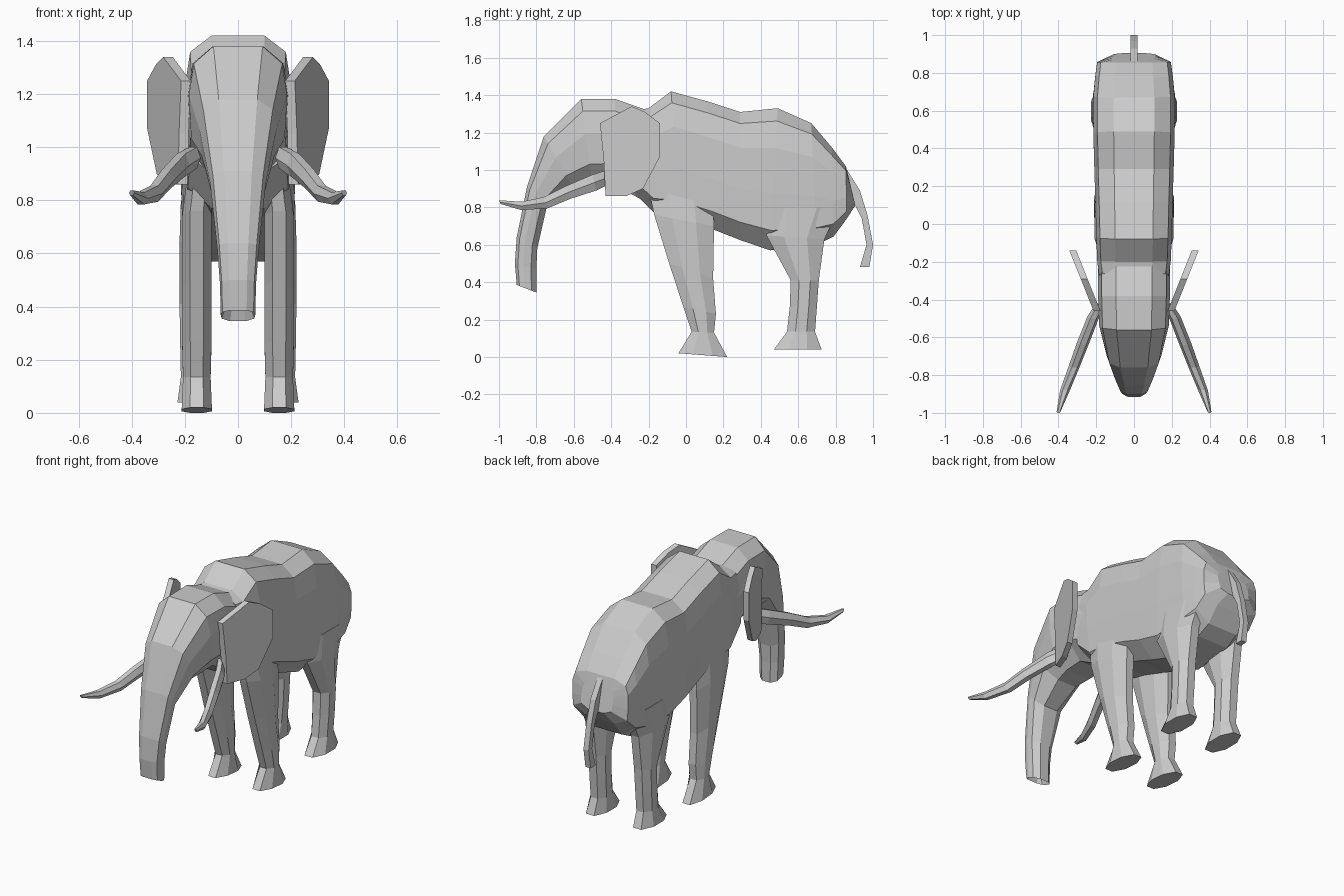
import bpy, bmesh

# Half outlines of the cross-sections: (sideways factor, 0 = edge A .. 1 = edge B)
BODY = [(.5, 0), (.9, .09), (1, .28), (1, .6), (.97, .86), (.5, 1)]
HEAD = [(.5, 0), (.9, .14), (1, .4), (.95, .75), (.45, 1)]
LEG = [(.45, 0), (1, .3), (1, .7), (.45, 1)]
TUSK = [(.5, 0), (1, .5), (.5, 1)]
BOX = [(1, 0), (1, 1)]


def finish(name, bm, mirror):
    bmesh.ops.recalc_face_normals(bm, faces=bm.faces)
    me = bpy.data.meshes.new(name)
    bm.to_mesh(me)
    bm.free()
    ob = bpy.data.objects.new(name, me)
    bpy.context.collection.objects.link(ob)
    if mirror:
        mod = ob.modifiers.new("mirror", 'MIRROR')
        mod.use_axis[0] = True
        mod.use_mirror_merge = False
    return ob


def loft(name, half, sections, mirror=False):
    """Each section: edge A (y, z), edge B (y, z), centre x, half width."""
    outline = half + [(-u, t) for u, t in reversed(half)]
    bm = bmesh.new()
    rings = []
    for ay, az, by, bz, cx, w in sections:
        rings.append([bm.verts.new((cx + u * w, ay + (by - ay) * t, az + (bz - az) * t))
                      for u, t in outline])
    n = len(outline)
    for r, s in zip(rings, rings[1:]):
        for i in range(n):
            j = (i + 1) % n
            bm.faces.new((r[i], r[j], s[j], s[i]))
    bm.faces.new(rings[0])
    bm.faces.new(rings[-1])
    return finish(name, bm, mirror)


# Torso, from neck to rump
loft("body", BODY, [
    (-.26, 1.32, -.30, .90, 0, .185),
    (-.20, 1.33, -.17, .77, 0, .195),
    (-.08, 1.42, -.03, .74, 0, .20),
    (.12, 1.365, .15, .68, 0, .205),
    (.29, 1.31, .29, .625, 0, .21),
    (.49, 1.33, .45, .57, 0, .215),
    (.67, 1.25, .70, .60, 0, .215),
    (.78, 1.12, .79, .645, 0, .205),
    (.855, 1.02, .86, .74, 0, .195),
    (.87, .96, .905, .81, 0, .11),
])

# Head running down into the trunk
trunk = loft("head_and_trunk", HEAD, [
    (-.21, 1.32, -.20, .82, 0, .19),
    (-.38, 1.38, -.38, .92, 0, .19),
    (-.56, 1.38, -.50, .915, 0, .185),
    (-.76, 1.18, -.60, .90, 0, .145),
    (-.85, .91, -.745, .80, 0, .105),
    (-.905, .64, -.795, .58, 0, .078),
    (-.915, .50, -.80, .47, 0, .068),
    (-.905, .385, -.80, .345, 0, .065),
])

# Hollow at the trunk tip
bm = bmesh.new()
bm.from_mesh(trunk.data)
tip = min(bm.faces, key=lambda f: f.calc_center_median().z)
bmesh.ops.inset_region(bm, faces=[tip], thickness=.015, depth=0)
bmesh.ops.translate(bm, verts=tip.verts, vec=(0, 0, .04))
bm.to_mesh(trunk.data)
bm.free()

# Ears: thin plates that flare outwards to the rear
bm = bmesh.new()
edge = [(-.46, 1.25), (-.29, 1.34), (-.22, 1.31), (-.14, 1.25), (-.14, 1.07),
        (-.23, .90), (-.32, .86), (-.43, .86), (-.44, 1.05)]
sides = [[bm.verts.new((.20 + (y + .45) * .4 + d, y, z)) for y, z in edge]
         for d in (-.018, .018)]
for s in sides:
    bm.faces.new(s)
for i in range(len(edge)):
    j = (i + 1) % len(edge)
    bm.faces.new((sides[0][i], sides[0][j], sides[1][j], sides[1][i]))
finish("ear", bm, True)

# Tusks
loft("tusk", TUSK, [
    (-.42, 1.0, -.42, .92, .17, .03),
    (-.50, .975, -.48, .89, .215, .032),
    (-.64, .915, -.62, .845, .27, .033),
    (-.76, .855, -.74, .795, .315, .03),
    (-.88, .83, -.88, .785, .365, .026),
    (-1.0, .838, -.99, .818, .40, .010),
], True)

# Legs with flared feet
loft("front_leg", LEG, [
    (-.20, .90, .14, .90, .14, .05),
    (-.17, .76, .15, .70, .155, .055),
    (-.09, .50, .145, .42, .155, .055),
    (-.015, .27, .16, .23, .155, .055),
    (.03, .135, .15, .13, .155, .052),
    (-.04, .02, .22, .0, .155, .057),
], True)
loft("back_leg", LEG, [
    (.42, .80, .82, .80, .155, .06),
    (.43, .65, .74, .63, .16, .06),
    (.56, .41, .71, .41, .16, .06),
    (.555, .27, .70, .27, .16, .058),
    (.54, .135, .69, .135, .16, .055),
    (.47, .04, .725, .04, .165, .063),
], True)

# Tail
loft("tail", BOX, [
    (.855, 1.01, .85, .90, 0, .018),
    (.93, .89, .895, .83, 0, .018),
    (.97, .76, .94, .74, 0, .018),
    (1.0, .60, .965, .60, 0, .018),
    (.98, .48, .93, .48, 0, .018),
])
